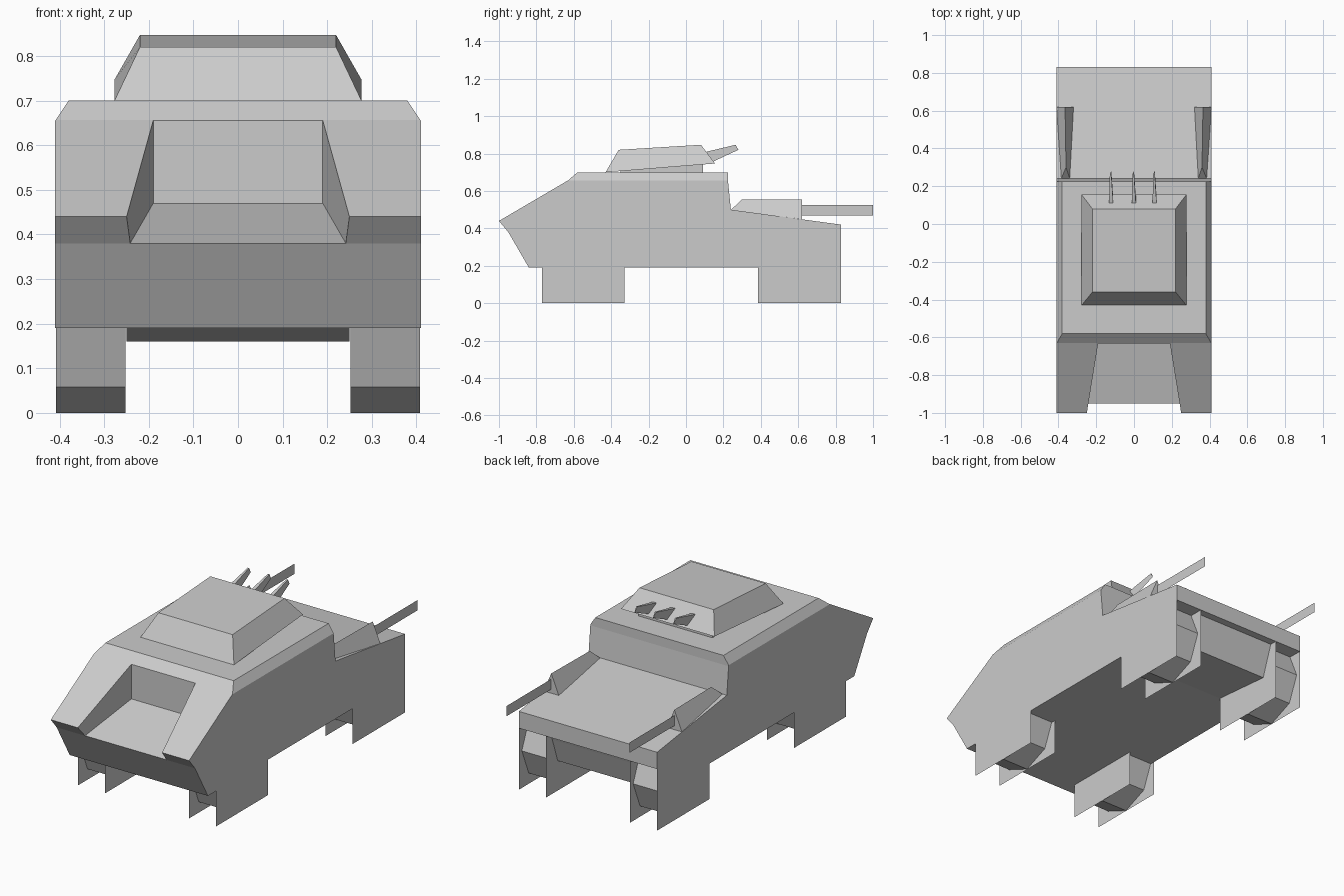
import bpy, bmesh, math
from mathutils import Vector

old = bpy.data.objects.get("Cube")
if old:
    bpy.data.objects.remove(old, do_unlink=True)

grey = bpy.data.materials.new("plain_grey")
grey.use_nodes = True
grey.diffuse_color = (0.6, 0.6, 0.6, 1)
bsdf = next(n for n in grey.node_tree.nodes if n.type == 'BSDF_PRINCIPLED')
bsdf.inputs["Base Color"].default_value = (0.6, 0.6, 0.6, 1)


def finish(name, bm):
    """Turn a bmesh into a grey object."""
    bmesh.ops.recalc_face_normals(bm, faces=bm.faces)
    mesh = bpy.data.meshes.new(name)
    bm.to_mesh(mesh)
    bm.free()
    mesh.materials.append(grey)
    obj = bpy.data.objects.new(name, mesh)
    bpy.context.collection.objects.link(obj)
    return obj


def loft(rings):
    """Join matching rings of points into a capped solid."""
    bm = bmesh.new()
    rows = [[bm.verts.new(p) for p in ring] for ring in rings]
    for a, b in zip(rows, rows[1:]):
        for i in range(len(a)):
            j = (i + 1) % len(a)
            bm.faces.new((a[i], a[j], b[j], b[i]))
    bm.faces.new(rows[0])
    bm.faces.new(rows[-1])
    bmesh.ops.recalc_face_normals(bm, faces=bm.faces)
    return bm


def prism(profile, x0, x1):
    """Extrude a (y, z) side profile across x."""
    return loft([[(x, y, z) for y, z in profile] for x in (x0, x1)])


def sheet(name, points):
    bm = bmesh.new()
    bm.faces.new([bm.verts.new(p) for p in points])
    return finish(name, bm)


W, IN = 0.41, 0.25            # outer and inner track planes
BELLY, DECK_UNDER = 0.19, 0.33

# Hull: side profile with bevelled roof edges
hull_profile = [(-1, .44), (-.95, .38), (-.84, BELLY), (.385, BELLY),
                (.385, DECK_UNDER), (.83, DECK_UNDER), (.83, .42), (.24, .5),
                (.225, .65), (.225, .70), (-.58, .70), (-.63, .657)]
bm = prism(hull_profile, -W, W)
for s in (-1, 1):
    cut = bmesh.ops.bisect_plane(bm, geom=bm.verts[:] + bm.edges[:] + bm.faces[:],
                                 plane_co=(s * W, 0, .655),
                                 plane_no=Vector((s * .045, 0, .03)).normalized(),
                                 clear_outer=True)
    edges = [e for e in cut["geom_cut"] if isinstance(e, bmesh.types.BMEdge)]
    bmesh.ops.holes_fill(bm, edges=[e for e in edges if e.is_boundary], sides=0)
hull = finish("hull", bm)

# Tapered recess in the nose
recess = [(-.632, .47), (-.632, .9), (-1.1, .9), (-1.1, .338)]
cutter = finish("recess_cutter", loft(
    [[(s * (.19 if y > -1 else .266), y, z) for y, z in recess] for s in (-1, 1)]))
cutter.hide_render = True
mod = hull.modifiers.new("recess", 'BOOLEAN')
mod.operation, mod.solver, mod.object = 'DIFFERENCE', 'EXACT', cutter
bpy.context.view_layer.objects.active = hull
bpy.ops.object.modifier_apply(modifier=mod.name)
bpy.data.objects.remove(cutter, do_unlink=True)

# Rear underbody between the wheels
finish("rear_underbody", prism([(.385, BELLY), (.73, .16), (.775, .29),
                                (.79, DECK_UNDER), (.385, DECK_UNDER)], -IN, IN))

# Wheels and their thin guard plates
for end, y0, y1, top in (("front", -.77, -.33, BELLY), ("rear", .385, .83, DECK_UNDER)):
    mid = (y0 + y1) / 2
    octagon = [(mid + .2 * math.sin(k * math.pi / 4), .2 - .2 * math.cos(k * math.pi / 4))
               for k in range(8)]
    for side, s in (("left", 1), ("right", -1)):
        finish(f"{end}_{side}_wheel", prism(octagon, s * (IN + .002), s * (W - .002)))
        for place, x in (("inner", IN), ("outer", W)):
            sheet(f"{end}_{side}_{place}_guard",
                  [(s * x, y0, 0), (s * x, y1, 0), (s * x, y1, top), (s * x, y0, top)])

# Rear deck guns: wedge housing and flat barrel on each side
for side, s in (("left", 1), ("right", -1)):
    finish(f"{side}_gun_housing", loft([
        [(s * .385, .24, .499), (s * .34, .24, .499), (s * .36, .30, .555)],
        [(s * W, .62, .449), (s * .32, .62, .449), (s * .365, .62, .555)]]))
    sheet(f"{side}_gun_barrel", [(s * .365, .62, .47), (s * .365, 1, .47),
                                 (s * .365, 1, .525), (s * .365, .62, .525)])

# Turret with a sloping underside, on a low plinth
finish("turret", loft([
    [(-.277, -.43, .70), (.277, -.43, .70), (.277, .155, .747), (-.277, .155, .747)],
    [(-.22, -.36, .82), (.22, -.36, .82), (.22, .08, .847), (-.22, .08, .847)]]))
finish("turret_plinth", prism([(-.35, .70), (.09, .70), (.09, .745), (-.35, .71)], -.22, .22))

# Three thin fins on the back of the turret
for name, x in (("right", -.12), ("middle", 0), ("left", .11)):
    finish(f"{name}_turret_fin", loft([
        [(x - .012, .11, .81), (x + .01, .11, .81), (x + .01, .14, .755)],
        [(x - .008, .265, .847), (x, .265, .847), (x, .28, .82)]]))
